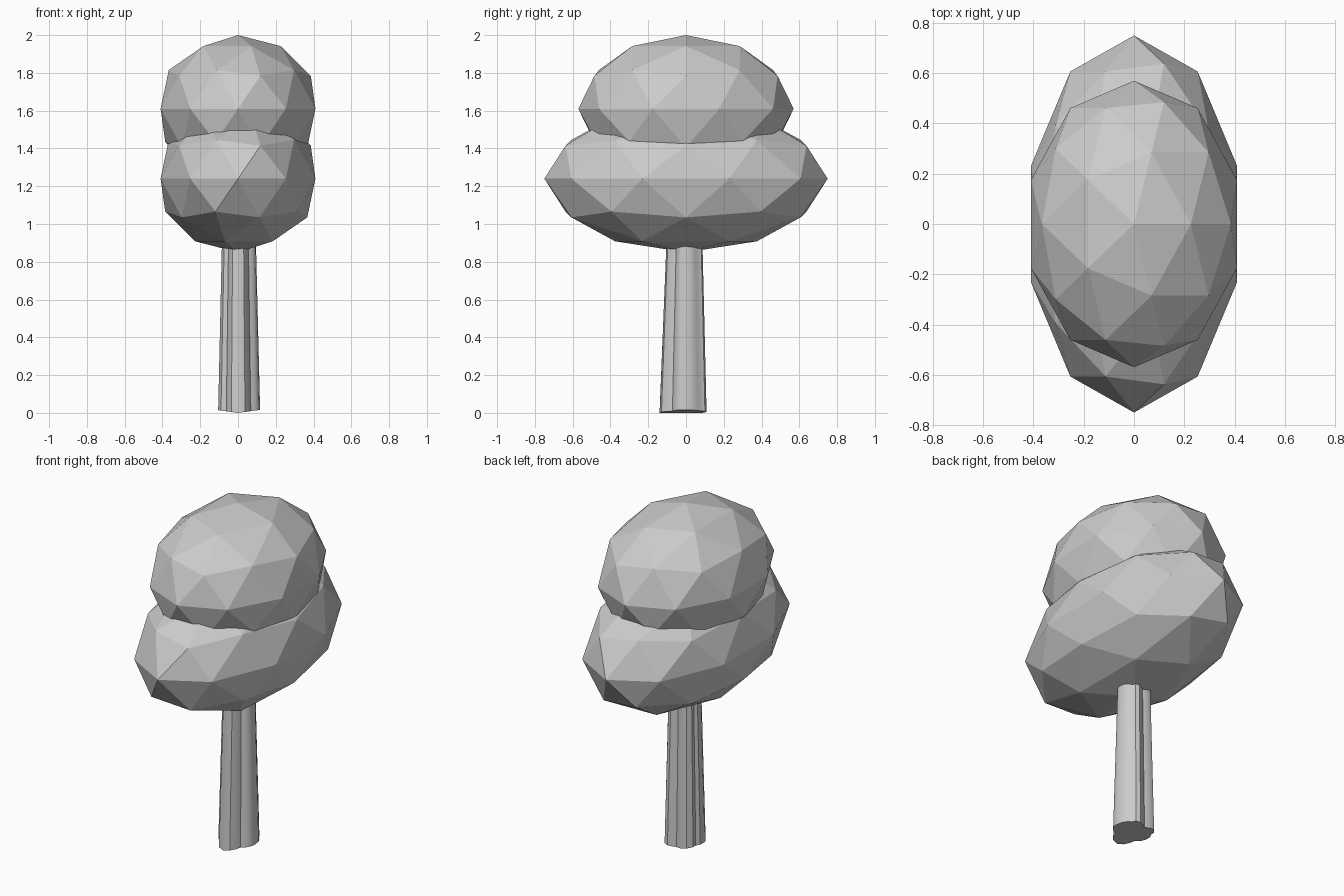
import bpy, bmesh, math

if "Cube" in bpy.data.objects:
    bpy.data.objects.remove(bpy.data.objects["Cube"])


def foliage(name, z, ry):
    # Faceted crown clump, stretched along y
    bpy.ops.mesh.primitive_ico_sphere_add(subdivisions=2, radius=1, location=(0, 0, z))
    ob = bpy.context.object
    ob.name = name
    ob.scale = (0.431, ry, 0.39)
    bpy.ops.object.transform_apply(location=False, rotation=False, scale=True)
    bpy.ops.object.shade_flat()
    return ob


foliage("lower_foliage", 1.24, 0.75)
foliage("upper_foliage", 1.61, 0.57)

# Trunk: lobed outline, tapering upwards
outline = [(0.117, -0.01), (0.112, 0.03), (0.097, 0.06), (0.078, 0.078),
           (0.07, 0.1), (0.045, 0.109), (0.02, 0.1), (0.0, 0.088),
           (-0.03, 0.098), (-0.065, 0.09), (-0.088, 0.06), (-0.088, 0.035),
           (-0.104, 0.015), (-0.105, -0.025), (-0.09, -0.055), (-0.062, -0.068),
           (-0.054, -0.1), (-0.035, -0.128), (0.0, -0.14), (0.037, -0.13),
           (0.06, -0.1), (0.068, -0.072), (0.093, -0.062), (0.112, -0.04)]
bm = bmesh.new()
rings = []
for z, sx, sy, dy in ((0, 1, 1, 0), (1.0, 0.79, 0.74, 0.004)):
    ring = []
    for x, y in outline:
        lift = 0.015 * abs(x) / 0.11 if z == 0 else 0
        ring.append(bm.verts.new((x * sx, y * sy + dy, z + lift)))
    rings.append(ring)
n = len(outline)
for i in range(n):
    j = (i + 1) % n
    bm.faces.new((rings[0][i], rings[0][j], rings[1][j], rings[1][i]))
bm.faces.new(rings[0][::-1])
bm.faces.new(rings[1])
mesh = bpy.data.meshes.new("trunk")
bm.to_mesh(mesh)
bm.free()
trunk = bpy.data.objects.new("trunk", mesh)
bpy.context.collection.objects.link(trunk)
bpy.ops.object.select_all(action='DESELECT')
trunk.select_set(True)
bpy.context.view_layer.objects.active = trunk
bpy.ops.object.shade_smooth_by_angle(angle=math.radians(35))
